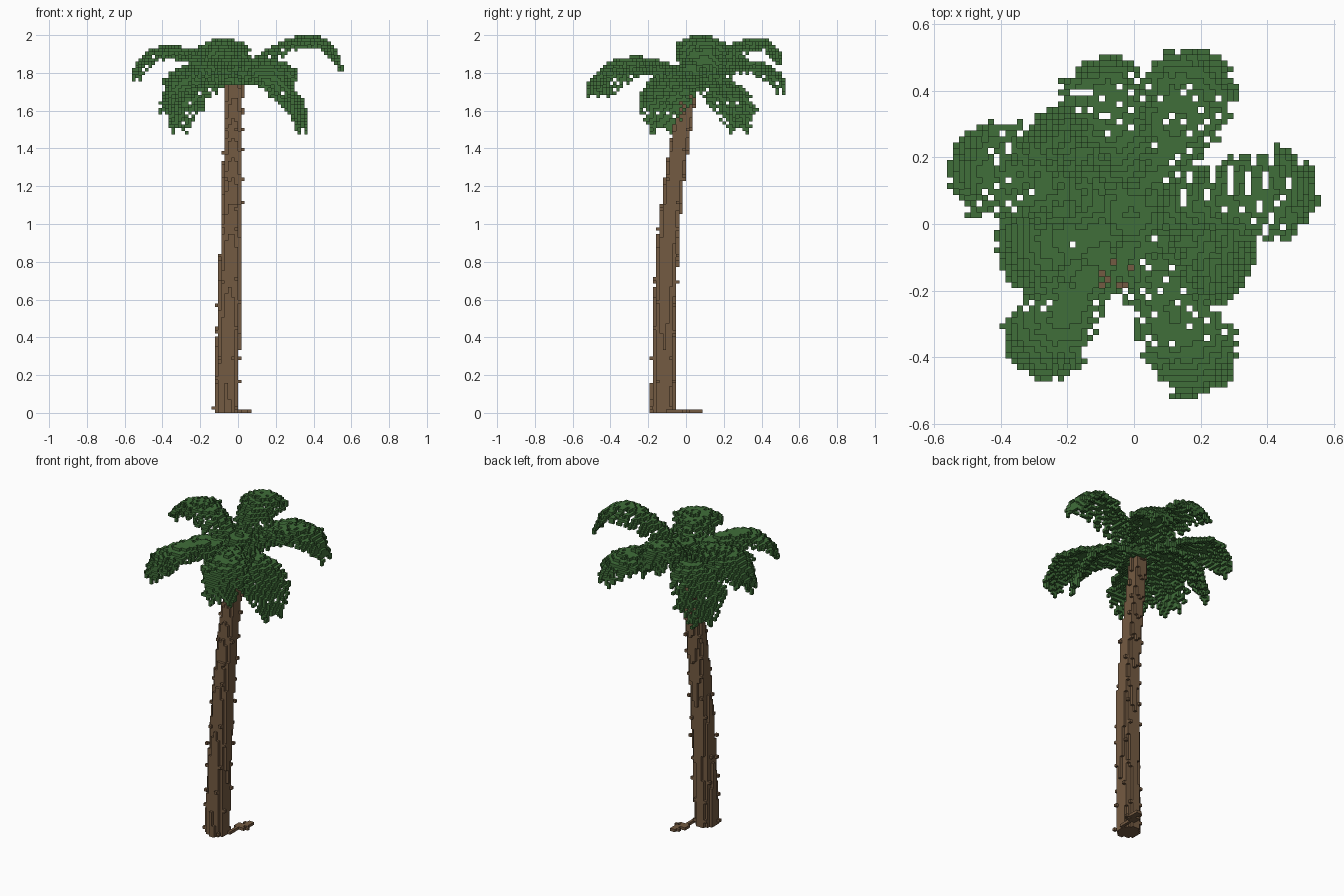
import bpy, bmesh, math, random
from mathutils import Vector

if "Cube" in bpy.data.objects:
    bpy.data.objects.remove(bpy.data.objects["Cube"])

random.seed(4)
V = 2 / 114          # edge of one small block
TOP = 113            # highest block layer


def material(name, rgb):
    m = bpy.data.materials.new(name)
    m.use_nodes = True
    m.diffuse_color = (*rgb, 1)
    m.node_tree.nodes["Principled BSDF"].inputs["Base Color"].default_value = (*rgb, 1)
    return m


GREEN = material("leaf green", (0.051, 0.156, 0.042))
BROWN = material("bark brown", (0.175, 0.104, 0.054))

# Outward direction of each block side and its four corners
SIDES = []
for axis in range(3):
    for s in (0, 1):
        d = [0, 0, 0]
        d[axis] = 2 * s - 1
        ring = []
        for a, b in ((0, 0), (1, 0), (1, 1), (0, 1)):
            c = [0, 0, 0]
            c[axis], c[(axis + 1) % 3], c[(axis + 2) % 3] = s, a, b
            ring.append(tuple(c))
        SIDES.append((tuple(d), ring if s else ring[::-1]))


def cell(p):
    return (math.floor(p[0] / V), math.floor(p[1] / V),
            max(0, min(TOP, math.floor(p[2] / V))))


def build(name, cells, solid, mat):
    """Mesh the exposed sides of a set of blocks."""
    bm = bmesh.new()
    verts = {}
    for c in sorted(cells):
        for d, ring in SIDES:
            if tuple(c[i] + d[i] for i in range(3)) in solid:
                continue
            face = []
            for r in ring:
                k = tuple(c[i] + r[i] for i in range(3))
                if k not in verts:
                    verts[k] = bm.verts.new([n * V for n in k])
                face.append(verts[k])
            bm.faces.new(face)
    me = bpy.data.meshes.new(name)
    bm.to_mesh(me)
    bm.free()
    me.materials.append(mat)
    ob = bpy.data.objects.new(name, me)
    bpy.context.collection.objects.link(ob)


# Trunk: height, centre x, centre y, radius
PATH = [(0, -0.06, -0.122, 0.065), (0.4, -0.052, -0.118, 0.062),
        (0.9, -0.036, -0.097, 0.058), (1.2, -0.03, -0.066, 0.054),
        (1.45, -0.024, -0.028, 0.05), (1.8, -0.02, 0.025, 0.047)]


def trunk_at(z):
    for a, b in zip(PATH, PATH[1:]):
        if z <= b[0]:
            f = (z - a[0]) / (b[0] - a[0])
            return [a[i] + (b[i] - a[i]) * f for i in (1, 2, 3)]
    return PATH[-1][1:]


trunk = set()
for k in range(int(1.78 / V)):
    x, y, r = trunk_at(k * V)
    for i in range(-14, 10):
        for j in range(-16, 10):
            if math.hypot((i + 0.5) * V - x, (j + 0.5) * V - y) <= r:
                trunk.add((i, j, k))

# Bark stubs in rings up the trunk
for n in range(12):
    for q in range(4):
        z = 0.03 + n * 0.134 + random.choice((0, 0, V))
        x, y, r = trunk_at(z)
        a = math.tau * (q + 0.5) / 4 + random.uniform(-0.4, 0.4)
        trunk.add(cell((x + (r + 0.006) * math.cos(a), y + (r + 0.006) * math.sin(a), z)))

# Fallen bark scrap on the ground: a stalk and two flakes
scrap = {(0, j, 0) for j in range(-6, 0)}
scrap |= {(i, j, 0) for i in (-1, 0, 1) for j in (-1, 0, 1)}
scrap |= {(i, j, 0) for i in (1, 2) for j in (1, 2, 3, 4)}
scrap |= {(2, -1, 0), (3, 0, 0), (0, 3, 0)}
scrap -= trunk

# Fronds: tip x, tip y, tip height, height two thirds along, leaflet length
FRONDS = {
    "frond_left_high": (-0.535, 0.20, 1.82, 1.935, 0.14),
    "frond_back_left": (-0.10, 0.495, 1.89, 1.97, 0.125),
    "frond_back_right": (0.225, 0.50, 1.75, 1.86, 0.135),
    "frond_right_high": (0.54, 0.11, 1.86, 1.99, 0.13),
    "frond_right_low": (0.34, -0.13, 1.53, 1.75, 0.14),
    "frond_front_right": (0.225, -0.50, 1.71, 1.875, 0.135),
    "frond_front_left": (-0.325, -0.435, 1.71, 1.85, 0.12),
    "frond_left_low": (-0.39, -0.12, 1.63, 1.80, 0.135),
    "frond_back_low": (-0.315, 0.275, 1.52, 1.75, 0.15),
}
ROOT = Vector((-0.01, 0.025, 1.79))


def frond(tx, ty, tz, mz, width):
    tip = Vector((tx, ty, tz))
    mid = ROOT.lerp(tip, 0.64)
    mid.z = mz
    ctrl = 2 * mid - 0.5 * (ROOT + tip)
    out = Vector((tx - ROOT.x, ty - ROOT.y, 0)).normalized()
    side = Vector((-out.y, out.x, 0))
    cells = set()
    length, last, due = 0.0, ROOT, 0.0
    for n in range(241):
        t = n / 240
        p = (1 - t) ** 2 * ROOT + 2 * t * (1 - t) * ctrl + t * t * tip
        length += (p - last).length
        last = p
        # Midrib
        cells.add(cell(p))
        cells.add(cell(p - Vector((0, 0, V * 0.6))))
        if length < due:
            continue
        # Pair of drooping leaflets
        due = length + 0.025
        w = width * min(1, 0.55 + 0.9 * t) * (1 if t < 0.75 else 1 - 2.6 * (t - 0.75))
        for s in (-1, 1):
            reach = w * random.uniform(0.8, 1.1)
            for m in range(40):
                u = m / 39
                q = p + side * (s * reach * u) + out * (0.1 * reach * u)
                q.z -= 0.05 * u * u
                cells.add(cell(q))
    return cells


crown = {name: frond(*spec) for name, spec in FRONDS.items()}

# Leaf heart that closes the crown around the trunk top
heart = set()
for i in range(-9, 9):
    for j in range(-8, 11):
        for k in range(98, 111):
            p = Vector(((i + 0.5) * V + 0.01, (j + 0.5) * V - 0.03, (k + 0.5) * V - 1.81))
            if (p.x / 0.085) ** 2 + (p.y / 0.085) ** 2 + (p.z / 0.06) ** 2 < 1:
                heart.add((i, j, k))
crown["crown_heart"] = heart

# Give every block to one part only, then mesh the visible sides
solid = trunk | scrap
for name in crown:
    crown[name] -= solid
    solid |= crown[name]

build("trunk", trunk, solid, BROWN)
build("fallen_bark", scrap, solid, BROWN)
for name, cells in crown.items():
    build(name, cells, solid, GREEN)
